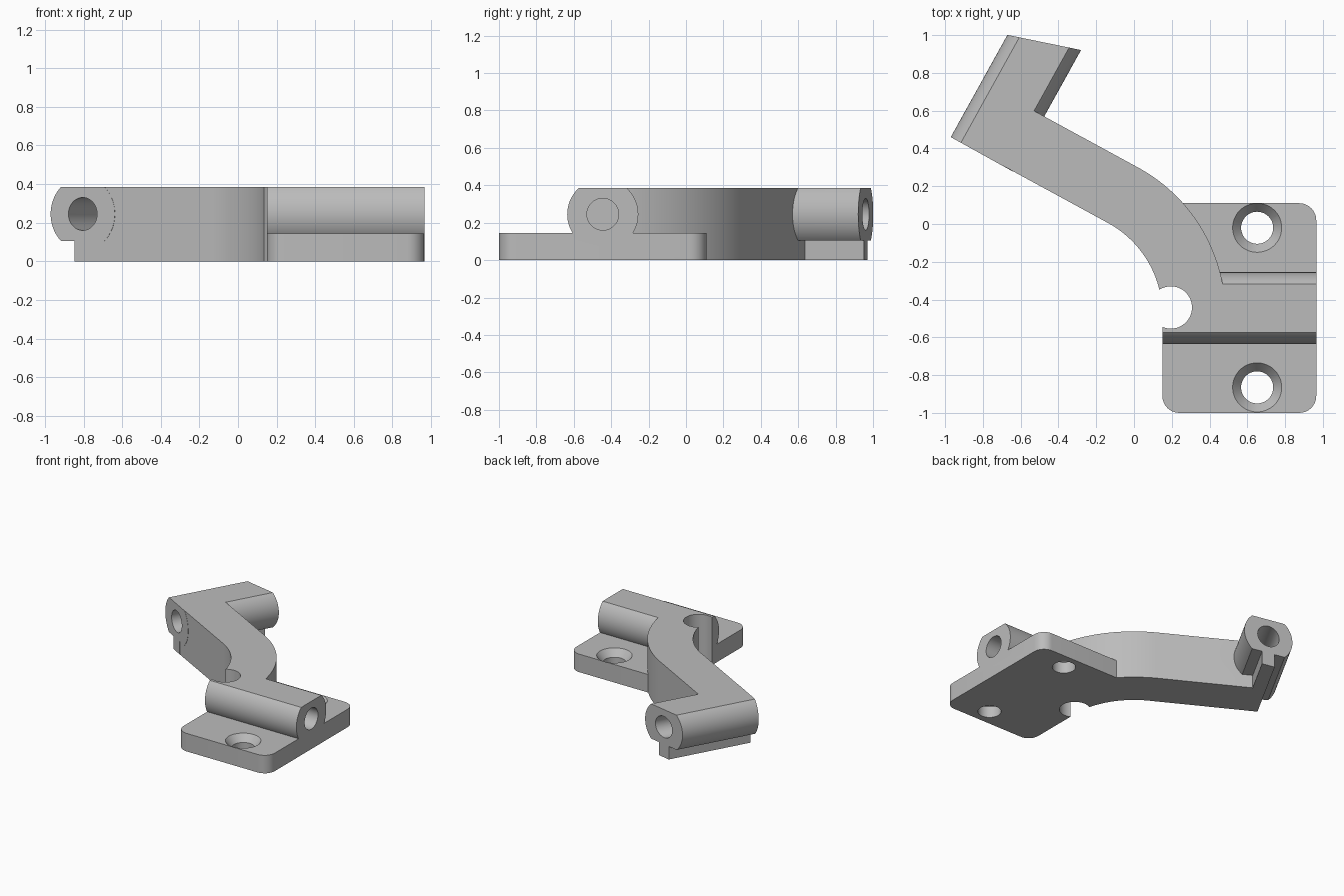
import bpy, bmesh
from math import sin, cos, asin, pi, radians
from mathutils import Matrix, Vector

cube = bpy.data.objects.get("Cube")
if cube:
    bpy.data.objects.remove(cube, do_unlink=True)

grey = bpy.data.materials.new("plain grey")
grey.use_nodes = True
GREY = (0.5, 0.5, 0.5, 1)
grey.diffuse_color = GREY
grey.node_tree.nodes["Principled BSDF"].inputs["Base Color"].default_value = GREY

UP = Vector((0, 0, 1))
X = Vector((1, 0, 0))
TOP = 0.385
AXIS_Z = 0.245
BARREL_R = 0.19
HOLE_R = 0.085
PLATE_Z = 0.145


def arc(cx, cy, r, a0, a1, n):
    return [(cx + r * cos(a0 + (a1 - a0) * i / n),
             cy + r * sin(a0 + (a1 - a0) * i / n)) for i in range(n + 1)]


def circle(r, n=48, cx=0, cy=0):
    return arc(cx, cy, r, 0, 2 * pi, n)[:-1]


def prism(name, pts, length, origin=(0, 0, 0), axis=UP, skew=0, taper=1):
    """Extrude a profile along an axis; skew slants the far end, taper scales it."""
    side = X if axis == UP else UP.cross(axis)
    other = axis.cross(side)
    frame = Matrix((side, other, axis)).transposed()
    bm = bmesh.new()
    near = [bm.verts.new(frame @ Vector((a, b, 0))) for a, b in pts]
    far = [bm.verts.new(frame @ Vector((a * taper, b * taper, length + skew * a)))
           for a, b in pts]
    bm.faces.new(near[::-1])
    bm.faces.new(far)
    for i in range(len(pts)):
        j = (i + 1) % len(pts)
        bm.faces.new((near[i], near[j], far[j], far[i]))
    bmesh.ops.recalc_face_normals(bm, faces=bm.faces)
    bmesh.ops.translate(bm, verts=bm.verts, vec=Vector(origin))
    mesh = bpy.data.meshes.new(name)
    bm.to_mesh(mesh)
    bm.free()
    mesh.materials.append(grey)
    obj = bpy.data.objects.new(name, mesh)
    bpy.context.collection.objects.link(obj)
    return obj


def combine(body, tool, operation):
    mod = body.modifiers.new(tool.name, "BOOLEAN")
    mod.operation = operation
    mod.solver = "EXACT"
    mod.object = tool
    bpy.context.view_layer.objects.active = body
    bpy.ops.object.modifier_apply(modifier=mod.name)
    bpy.data.objects.remove(tool, do_unlink=True)


# Round barrel section with flats above and below
flat = TOP - AXIS_Z
half = asin(flat / BARREL_R)
barrel_profile = (arc(0, 0, BARREL_R, -half, half, 20)
                  + arc(0, 0, BARREL_R, pi - half, pi + half, 20))

# Mounting plate with rounded outer corners
x0, x1, y0, y1, r = 0.15, 0.965, -1.0, 0.11, 0.09
plate = [(x0, y1)]
plate += arc(x0 + r, y0 + r, r, pi, 1.5 * pi, 8)
plate += arc(x1 - r, y0 + r, r, 1.5 * pi, 2 * pi, 8)
plate += arc(x1 - r, y1 - r, r, 0, pi / 2, 8)
bracket = prism("hinge_bracket", plate, PLATE_Z)

# Barrel across the plate
plate_axis_y = -0.445
plate_barrel = prism("plate_barrel", barrel_profile, x1 - x0,
                     (x0, plate_axis_y, AXIS_Z), X)

# Tilted barrel at the far end of the arm, with a slanted back end
turn = radians(61)
u = Vector((cos(turn), sin(turn), 0))
v = Vector((sin(turn), -cos(turn), 0))
start = Vector((-0.804, 0.368, AXIS_Z))
length, slant = 0.678, -0.313
arm_barrel = prism("arm_barrel", barrel_profile, length, start, u, slant)

# Narrow rib under the tilted barrel
rib_half = 0.05
rib = prism("rib", [(-rib_half, -AXIS_Z), (rib_half, -AXIS_Z),
                    (rib_half, 0), (-rib_half, 0)], length, start, u, slant)

# Curved arm: straight run followed by a bend into the plate barrel
cx, cy, inner, outer = -0.4, -0.478, 0.55, 0.884
near = start - rib_half * v
far = near + (outer - inner) * u
arm_pts = ([(near.x, near.y)] + arc(cx, cy, inner, turn, 0, 24)
           + arc(cx, cy, outer, 0, turn, 24) + [(far.x, far.y)])
arm = prism("arm", arm_pts, TOP)

for part in (plate_barrel, arm, rib, arm_barrel):
    combine(bracket, part, "UNION")

# Pin holes: blind in the plate barrel, right through the tilted one
depth = 0.45
cutters = [
    prism("blind_pin_hole", circle(HOLE_R), depth + 0.1,
          (x1 - depth, plate_axis_y, AXIS_Z), X),
    prism("through_pin_hole", circle(HOLE_R), 1.2, start - 0.2 * u, u),
    # Vertical relief hole at the inside of the bend
    prism("relief_hole", circle(0.112), 1, (0.195, -0.442, -0.3)),
]
# Countersunk screw holes
sink = 0.13
sink_depth = 0.055
for y in (-0.02, -0.865):
    cutters.append(prism("screw_hole", circle(HOLE_R), 0.5, (0.652, y, -0.2)))
    cutters.append(prism("countersink", circle(HOLE_R), sink_depth * 2,
                         (0.652, y, PLATE_Z - sink_depth),
                         taper=(2 * sink - HOLE_R) / HOLE_R))
for cutter in cutters:
    combine(bracket, cutter, "DIFFERENCE")

# Smooth curved walls, keep hard edges
bpy.ops.object.select_all(action="DESELECT")
bracket.select_set(True)
bpy.context.view_layer.objects.active = bracket
bpy.ops.object.shade_smooth_by_angle(angle=radians(30))
